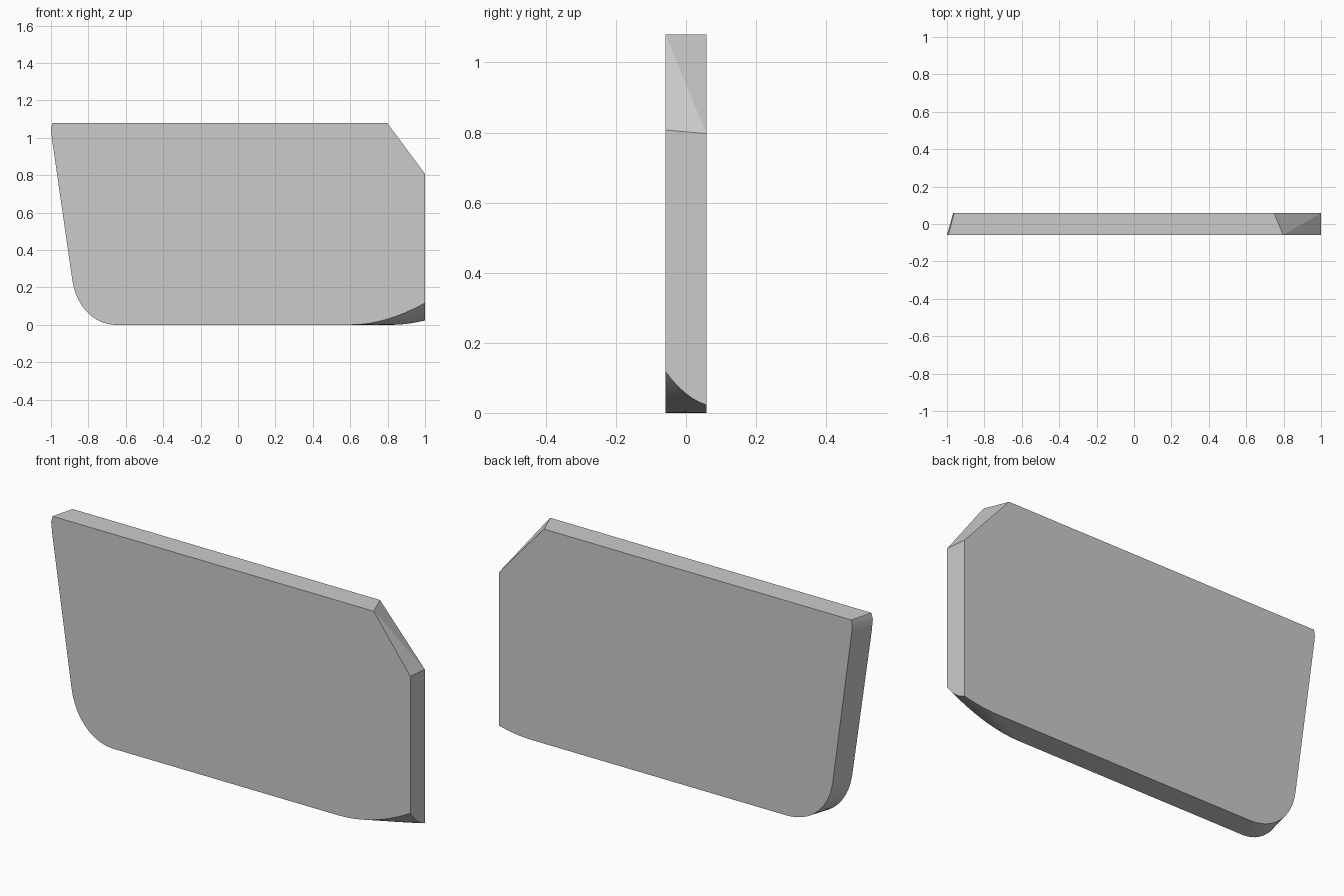
import bpy, bmesh, math
from mathutils import Vector

if "Cube" in bpy.data.objects:
    bpy.data.objects.remove(bpy.data.objects["Cube"])

Y_FRONT, Y_BACK, LAYERS, ARC = -0.058, 0.058, 6, 10


def bezier(a, b, c, d, n=ARC):
    """Points of a cubic curve in the x-z plane."""
    a, b, c, d = (Vector(p) for p in (a, b, c, d))
    return [a * (1 - t) ** 3 + b * 3 * t * (1 - t) ** 2 + c * 3 * t * t * (1 - t) + d * t ** 3
            for t in (i / n for i in range(n + 1))]


# Outlines: chamfer bottom, chamfer top, top left, lower left round, lower right sweep
front = [Vector(p) for p in ((1, .807), (.797, 1.08), (-.992, 1.08), (-1, 1.05), (-.994, .99))]
front += bezier((-.886, .24), (-.868, .11), (-.78, .004), (-.66, 0))
front += bezier((.6, 0), (.74, 0), (.88, .05), (1, .117))
back = [Vector(p) for p in ((1, .797), (.75, 1.08), (-.962, 1.08), (-.967, 1.05), (-.961, 1.0))]
back += bezier((-.858, .235), (-.84, .1), (-.74, .004), (-.61, 0))
back += bezier((.82, 0), (.89, 0), (.95, .012), (1, .023))

bm = bmesh.new()
count = len(front)
sweep_start = count - ARC - 1
cols = []
for i, (f, b) in enumerate(zip(front, back)):
    sag = 0.06 * ((i - sweep_start) / ARC) ** 2 if i >= sweep_start else 0
    col = []
    for k in range(LAYERS + 1):
        t = k / LAYERS
        p = f.lerp(b, t)
        z = max(0, p.y - sag * t * (1 - t))
        col.append(bm.verts.new((p.x, Y_FRONT + (Y_BACK - Y_FRONT) * t, z)))
    cols.append(col)

# Front and back faces
bm.faces.new([c[0] for c in cols])
bm.faces.new([c[-1] for c in cols])

# Corner chamfer folded along its diagonal
low, high = cols[0], cols[1]
bm.faces.new(low + [high[0]])
bm.faces.new(high + [low[-1]])

# Edge wall
for i in range(1, count):
    a, b = cols[i], cols[(i + 1) % count]
    for k in range(LAYERS):
        face = bm.faces.new((a[k], b[k], b[k + 1], a[k + 1]))
        face.smooth = 2 <= i < count - 1

bmesh.ops.recalc_face_normals(bm, faces=bm.faces)
for e in bm.edges:
    e.smooth = e.calc_face_angle(0) < math.radians(30)

mesh = bpy.data.meshes.new("side_panel")
bm.to_mesh(mesh)
bm.free()
panel = bpy.data.objects.new("side_panel", mesh)
bpy.context.collection.objects.link(panel)
